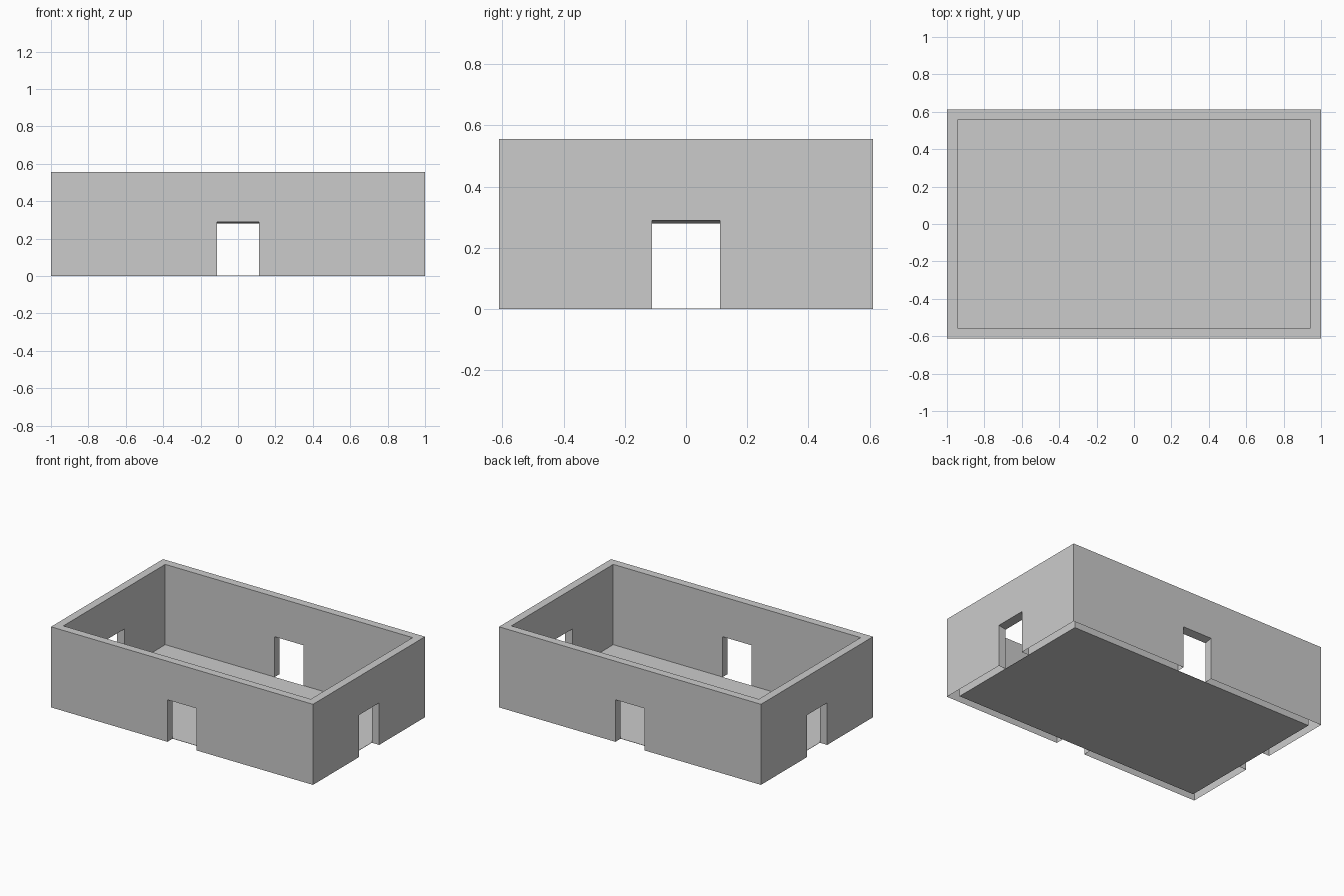
import bpy, bmesh
from mathutils import Matrix
from math import pi

if "Cube" in bpy.data.objects:
    bpy.data.objects.remove(bpy.data.objects["Cube"])

X, Y, H = 1.0, 0.611, 0.556      # half length, half depth, height
T = 0.0556                       # wall thickness
DOOR = 0.111                     # half door width
TOP_OUT, TOP_IN = 0.29, 0.28     # lintel slopes slightly inwards


def finish(bm, name):
    mesh = bpy.data.meshes.new(name)
    bm.to_mesh(mesh)
    bm.free()
    obj = bpy.data.objects.new(name, mesh)
    bpy.context.collection.objects.link(obj)
    return obj


def add_wall(bm, half, dist, angle):
    """Hollow, open-bottomed wall with a doorway, mitred at both ends."""
    rot = Matrix.Rotation(angle, 3, 'Z')

    def outline(l, y, top):
        pts = [(-l, 0), (-DOOR, 0), (-DOOR, top), (DOOR, top),
               (DOOR, 0), (l, 0), (l, H), (-l, H)]
        return [bm.verts.new(rot @ Matrix.Translation((x, y, z)).translation)
                for x, z in pts]

    out = outline(half, -dist, TOP_OUT)
    inn = outline(half - T, -dist + T, TOP_IN)
    bm.faces.new(out)
    bm.faces.new(inn[::-1])
    # jambs, lintel and wall top
    for i in (1, 2, 3, 6):
        j = i + 1
        bm.faces.new((out[j], out[i], inn[i], inn[j]))


# Four walls
bm = bmesh.new()
for k in range(4):
    half, dist = ((X, Y), (Y, X))[k % 2]
    add_wall(bm, half, dist, k * pi / 2)
bmesh.ops.remove_doubles(bm, verts=bm.verts, dist=0.0005)
finish(bm, "walls")

# Thin floor between the walls
bm = bmesh.new()
bmesh.ops.create_cube(bm, size=1, matrix=Matrix.Translation((0, 0, 0.001))
                      @ Matrix.Diagonal((2 * (X - T), 2 * (Y - T), 0.002, 1)))
finish(bm, "floor")
